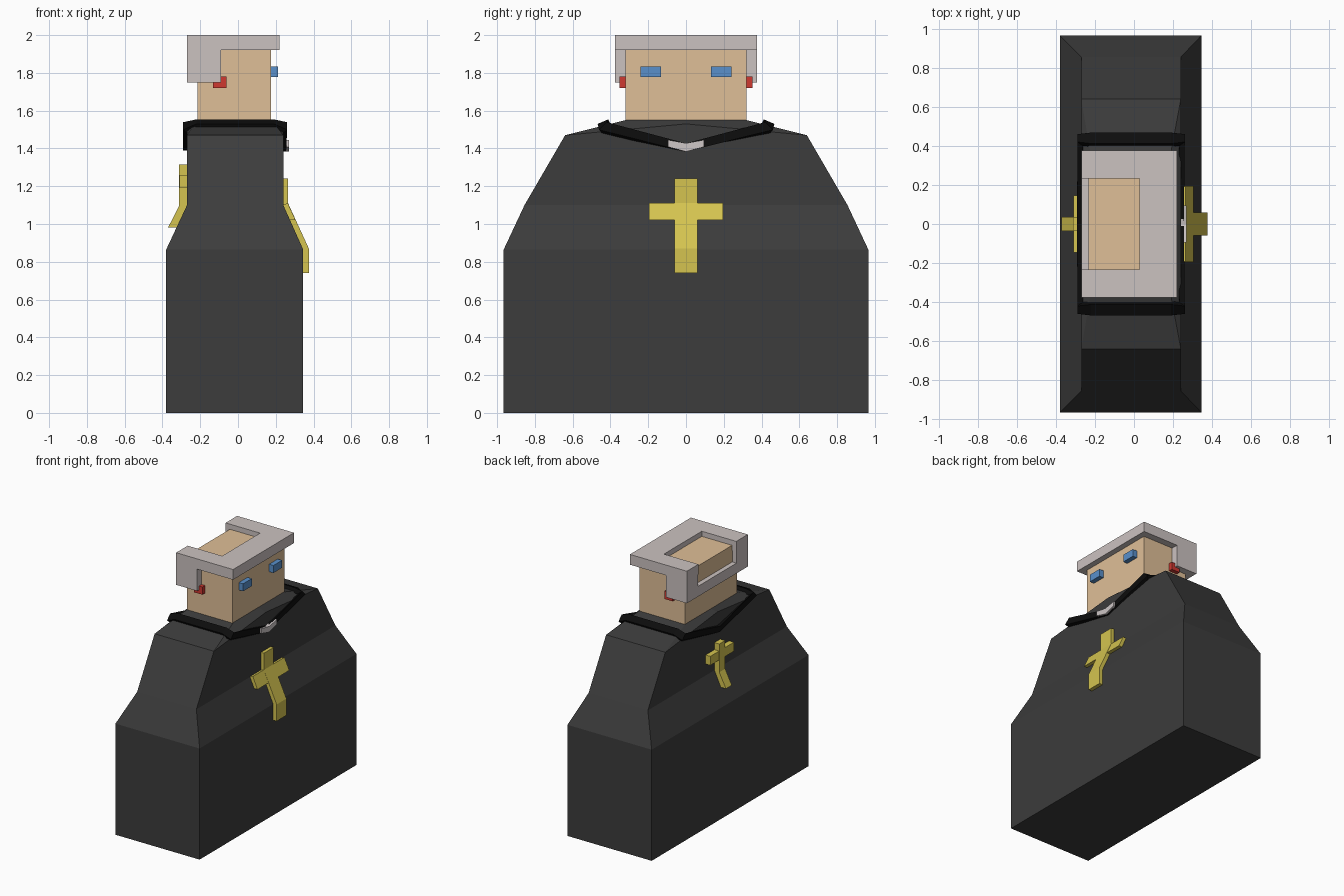
import bpy, bmesh
from mathutils import Vector

if "Cube" in bpy.data.objects:
    bpy.data.objects.remove(bpy.data.objects["Cube"])


def material(name, rgb):
    m = bpy.data.materials.new(name)
    m.diffuse_color = (*rgb, 1)
    m.use_nodes = True
    m.node_tree.nodes["Principled BSDF"].inputs["Base Color"].default_value = m.diffuse_color
    return m


CLOTH = material("dark_cloth", (0.045, 0.045, 0.045))
BLACK = material("black_trim", (0.004, 0.004, 0.004))
SKIN = material("skin", (0.74, 0.52, 0.31))
HAIR = material("grey_hair", (0.60, 0.54, 0.53))
WHITE = material("pale_tab", (0.62, 0.57, 0.57))
RED = material("red", (0.62, 0.04, 0.03))
BLUE = material("blue", (0.10, 0.28, 0.60))
GOLD = material("gold", (0.66, 0.55, 0.08))


def finish(bm, name, mat):
    bmesh.ops.recalc_face_normals(bm, faces=bm.faces)
    me = bpy.data.meshes.new(name)
    bm.to_mesh(me)
    bm.free()
    ob = bpy.data.objects.new(name, me)
    me.materials.append(mat)
    bpy.context.collection.objects.link(ob)
    return ob


def loft(name, rings, mat, closed=False):
    """Skin matching rings of points; cap the ends or close into a loop."""
    bm = bmesh.new()
    vs = [[bm.verts.new(p) for p in r] for r in rings]
    n = len(rings[0])
    pairs = list(zip(vs, vs[1:]))
    if closed:
        pairs.append((vs[-1], vs[0]))
    else:
        bm.faces.new(vs[0])
        bm.faces.new(vs[-1])
    for a, b in pairs:
        for i in range(n):
            j = (i + 1) % n
            bm.faces.new((a[i], a[j], b[j], b[i]))
    return finish(bm, name, mat)


def prism(name, xz, y0, y1, mat):
    return loft(name, [[(x, y, z) for x, z in xz] for y in (y0, y1)], mat)


def box(name, x, y, z, mat):
    return prism(name, [(x[0], z[0]), (x[1], z[0]), (x[1], z[1]), (x[0], z[1])], *y, mat)


# Robe: stacked six-point sections with a raised middle at the shoulder line
def section(x0, x1, y, z, zf=None, zb=None):
    return [(x1, -y, z), (x1, 0, zf or z), (x1, y, z),
            (x0, y, z), (x0, 0, zb or z), (x0, -y, z)]


loft("robe", [section(-0.38, 0.345, 0.965, 0),
              section(-0.38, 0.345, 0.965, 0.865),
              section(-0.27, 0.24, 0.855, 1.10),
              section(-0.27, 0.24, 0.64, 1.47, 1.53, 1.54),
              section(-0.215, 0.18, 0.32, 1.55)], CLOTH)

# Collar band: centre, outward half-width and half-thickness per path point
half = [((0.246, 0.43, 1.507), (0, 0.02, -0.02), (0.014, 0.01, 0.012)),
        ((0.19, 0.432, 1.525), (0, 0.028, -0.012), (0, 0.008, 0.017)),
        ((-0.22, 0.432, 1.525), (0, 0.028, -0.012), (0, 0.008, 0.017)),
        ((-0.276, 0.43, 1.507), (0, 0.02, -0.02), (-0.014, 0.01, 0.012))]


def flip(p):
    return tuple((x, -y, z) for x, y, z in p)


path = ([((0.24, 0, 1.405), (0, 0, -0.022), (0.015, 0, 0))] + half
        + [((-0.276, 0, 1.412), (0, 0, -0.022), (-0.015, 0, 0))]
        + [flip(p) for p in reversed(half)])
rings = []
for p in path:
    c, u, v = map(Vector, p)
    rings.append([c - u - v, c + u - v, c + u + v, c - u + v])
loft("collar", rings, BLACK, closed=True)

# Pale tab at the throat
loft("collar_tab", [[(0.235, y, z), (0.27, y, z), (0.27, y, z + h), (0.235, y, z + h)]
                    for y, z, h in ((-0.095, 1.408, 0.037), (0, 1.383, 0.045),
                                    (0.095, 1.408, 0.037))], WHITE)

# Head and bald crown
box("head", (-0.214, 0.175), (-0.32, 0.32), (1.5, 1.93), SKIN)
box("crown", (-0.234, 0.03), (-0.235, 0.235), (1.80, 1.96), SKIN)

# Hair: front slab, side drops, low back strip
box("hair_front", (0.027, 0.22), (-0.375, 0.375), (1.92, 2.0), HAIR)
box("hair_back", (-0.27, -0.21), (-0.235, 0.235), (1.75, 1.83), HAIR)
for s, side in ((-1, "right"), (1, "left")):
    def span(a, b):
        return tuple(sorted((s * a, s * b)))
    box("hair_top_" + side, (-0.27, 0.027), span(0.233, 0.375), (1.92, 2.0), HAIR)
    box("hair_side_" + side, (-0.27, -0.09), span(0.318, 0.375), (1.75, 1.92), HAIR)
    box("hair_corner_" + side, (-0.27, -0.21), span(0.235, 0.318), (1.75, 1.92), HAIR)
    box("ear_mark_" + side, (-0.132, -0.06), span(0.31, 0.352), (1.72, 1.78), RED)
    box("eye_" + side, (0.16, 0.212), span(0.133, 0.24), (1.777, 1.835), BLUE)

# Front cross, bent to follow the chest
prism("front_cross_upright", [(0.265, 1.24), (0.265, 1.11), (0.375, 0.87), (0.375, 0.74),
                              (0.335, 0.74), (0.335, 0.865), (0.23, 1.10), (0.23, 1.24)],
      -0.06, 0.06, GOLD)
prism("front_cross_arms", [(0.264, 1.11), (0.305, 1.02), (0.27, 1.02), (0.23, 1.10)],
      -0.195, 0.195, GOLD)

# Back cross
prism("back_cross_upright", [(-0.312, 1.315), (-0.312, 1.095), (-0.37, 0.982), (-0.32, 0.982),
                             (-0.26, 1.10), (-0.26, 1.315)], -0.036, 0.036, GOLD)
box("back_cross_arms", (-0.311, -0.26), (-0.145, 0.145), (1.19, 1.26), GOLD)
